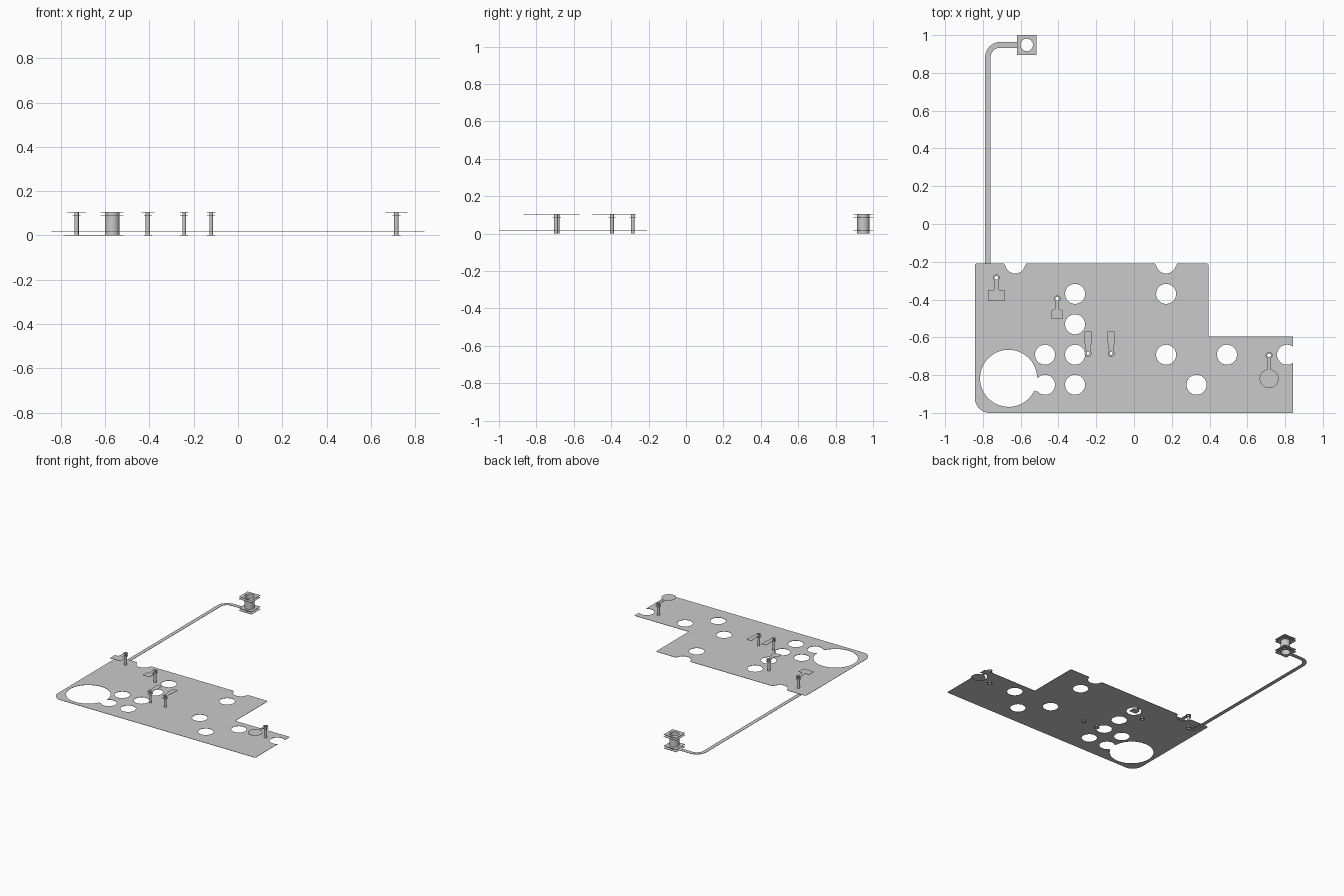
import bpy, bmesh
from math import sin, cos, pi, asin, tan
from mathutils import Vector, Matrix

cube = bpy.data.objects.get("Cube")
if cube:
    bpy.data.objects.remove(cube)

metal = bpy.data.materials.new("grey metal")
metal.use_nodes = True
GREY = (0.59, 0.59, 0.59, 1)
metal.diffuse_color = GREY
metal.node_tree.nodes["Principled BSDF"].inputs["Base Color"].default_value = GREY

# Underside heights of the four foil layers
FOIL = 0.002
BOTTOM, PLANE, UPPER, TOP = LAYERS = (0, 0.018, 0.087, 0.103)


def circle(x, y, r, n=48):
    return [(x + r * cos(2 * pi * i / n), y + r * sin(2 * pi * i / n)) for i in range(n)]


def rect(x, y, w, h):
    return [(x - w, y - h), (x + w, y - h), (x + w, y + h), (x - w, y + h)]


def rounded(corners, steps=10):
    """Outline from (x, y, radius) corners."""
    out = []
    for i, (x, y, r) in enumerate(corners):
        p = Vector((x, y))
        if r == 0:
            out.append((x, y))
            continue
        a = (Vector(corners[i - 1][:2]) - p).normalized()
        b = (Vector(corners[(i + 1) % len(corners)][:2]) - p).normalized()
        half = a.angle(b) / 2
        centre = p + (a + b).normalized() * r / sin(half)
        start, end = p + a * r / tan(half) - centre, p + b * r / tan(half) - centre
        for k in range(steps + 1):
            spoke = start.lerp(end, k / steps).normalized() * r
            out.append(tuple(centre + spoke))
    return out


def add_object(name, bm):
    mesh = bpy.data.meshes.new(name)
    bm.to_mesh(mesh)
    bm.free()
    mesh.materials.append(metal)
    obj = bpy.data.objects.new(name, mesh)
    bpy.context.collection.objects.link(obj)
    return obj


def prism(name, outline, low, high):
    bm = bmesh.new()
    face = bm.faces.new([bm.verts.new((x, y, low)) for x, y in outline])
    top = bmesh.ops.extrude_face_region(bm, geom=[face])["geom"]
    moved = [v for v in top if isinstance(v, bmesh.types.BMVert)]
    bmesh.ops.translate(bm, vec=(0, 0, high - low), verts=moved)
    bmesh.ops.recalc_face_normals(bm, faces=bm.faces)
    return add_object(name, bm)


def sheet(name, outline, z, holes=()):
    """Thin foil sheet with cut-outs."""
    obj = prism(name, outline, z, z + FOIL)
    cutters = []
    for hole in holes:
        cutter = prism("cutter", hole, z - 0.1, z + 0.1)
        cutter.hide_render = True
        mod = obj.modifiers.new("cut", "BOOLEAN")
        mod.operation, mod.solver, mod.object = "DIFFERENCE", "EXACT", cutter
        cutters.append(cutter)
    bpy.context.view_layer.update()
    evaluated = obj.evaluated_get(bpy.context.evaluated_depsgraph_get())
    mesh = bpy.data.meshes.new_from_object(evaluated)
    obj.modifiers.clear()
    obj.data = mesh
    for cutter in cutters:
        bpy.data.objects.remove(cutter)


def barrel(name, x, y, r):
    bm = bmesh.new()
    height = TOP + FOIL
    bmesh.ops.create_cone(bm, cap_ends=False, segments=32, radius1=r, radius2=r, depth=height,
                          matrix=Matrix.Translation((x, y, height / 2)))
    for f in bm.faces:
        f.smooth = True
    add_object(name, bm)


def key_outline(x, y, ring, direction, neck, tail):
    """Ring end joined to a symmetric tail of (half width, distance) points."""
    a = asin(neck / ring)
    arc = [a + (2 * pi - 2 * a) * i / 24 for i in range(25)]
    pts = [(ring * sin(t), ring * cos(t)) for t in arc]
    pts += [(-w, d) for w, d in tail]
    pts += [(w, d) for w, d in reversed(tail) if w > 1e-6]
    return [(x + u, y + direction * v) for u, v in pts]


# Pins: position, barrel radius, tail direction, neck half width and tail shape
disc = [(0.05 * sin(t), 0.124 - 0.05 * cos(t)) for t in [0.16 + (pi - 0.16) * i / 20 for i in range(21)]]
block = [(0.013, 0.064), (0.043, 0.064), (0.043, 0.122)]
chamfered = [(0.011, 0.044), (0.011, 0.053), (0.029, 0.062), (0.029, 0.106)]
paddle = [(0.012, 0.02), (0.019, 0.06), (0.019, 0.116)]
pins = [
    ("corner", -0.729, -0.285, 0.01, -1, 0.013, block),
    ("middle", -0.407, -0.396, 0.01, -1, 0.011, chamfered),
    ("left_paddle", -0.121, -0.685, 0.008, 1, 0.012, paddle),
    ("right_paddle", -0.243, -0.685, 0.008, 1, 0.012, paddle),
    ("side", 0.715, -0.695, 0.01, -1, 0.008, disc),
]
RING = 0.018
for name, x, y, r, direction, neck, tail in pins:
    bore = circle(x, y, r, 32)
    barrel(name + "_pin_barrel", x, y, r)
    sheet(name + "_pin_pad", key_outline(x, y, RING, direction, neck, tail), TOP, [bore])
    for label, z in (("lower", BOTTOM), ("upper", UPPER)):
        sheet(f"{name}_pin_{label}_ring", circle(x, y, RING, 32), z, [bore])

# Main plate with round cut-outs, edge notches and pin bores
plate = rounded([
    (-0.843, -1, 0.08), (0.843, -1, 0.006), (0.843, -0.595, 0.006),
    (0.394, -0.595, 0), (0.394, -0.208, 0.012), (-0.843, -0.208, 0.015)])
HOLE = 0.053
spots = [(-0.312, -0.37), (0.17, -0.37), (-0.312, -0.531), (0.81, -0.692), (0.331, -0.851)]
spots += [(x, -0.692) for x in (-0.471, -0.312, 0.17, 0.492)]
spots += [(x, -0.851) for x in (-0.471, -0.312)]
cuts = [circle(x, y, HOLE) for x, y in spots]
cuts.append(circle(-0.664, -0.817, 0.151, 96))
cuts.append(rect(-0.512, -0.849, 0.016, 0.037))
for x in (-0.629, 0.17):
    cuts.append(circle(x, -0.209, HOLE))
    cuts.append([(x - 0.064, -0.2), (x - 0.049, -0.228), (x + 0.049, -0.228), (x + 0.064, -0.2)])
cuts += [circle(x, y, r, 32) for _, x, y, r, *_ in pins]
sheet("main_plate", plate, PLANE, cuts)

# Long bent strip on the lowest layer
strip = rounded([
    (-0.741, -0.3, 0), (-0.788, -0.3, 0.04), (-0.788, 0.964, 0.08), (-0.619, 0.964, 0),
    (-0.619, 0.933, 0), (-0.759, 0.933, 0.05), (-0.759, -0.27, 0.012), (-0.741, -0.27, 0)])
sheet("long_strip", strip, BOTTOM)

# Far post: square flanges on every layer around a wide barrel
POST_X, POST_Y, POST_R = -0.568, 0.948, 0.033
barrel("post_barrel", POST_X, POST_Y, POST_R)
for i, z in enumerate(LAYERS):
    sheet(f"post_flange_{i + 1}", rect(POST_X, POST_Y, 0.052, 0.052), z,
          [circle(POST_X, POST_Y, POST_R, 32)])
